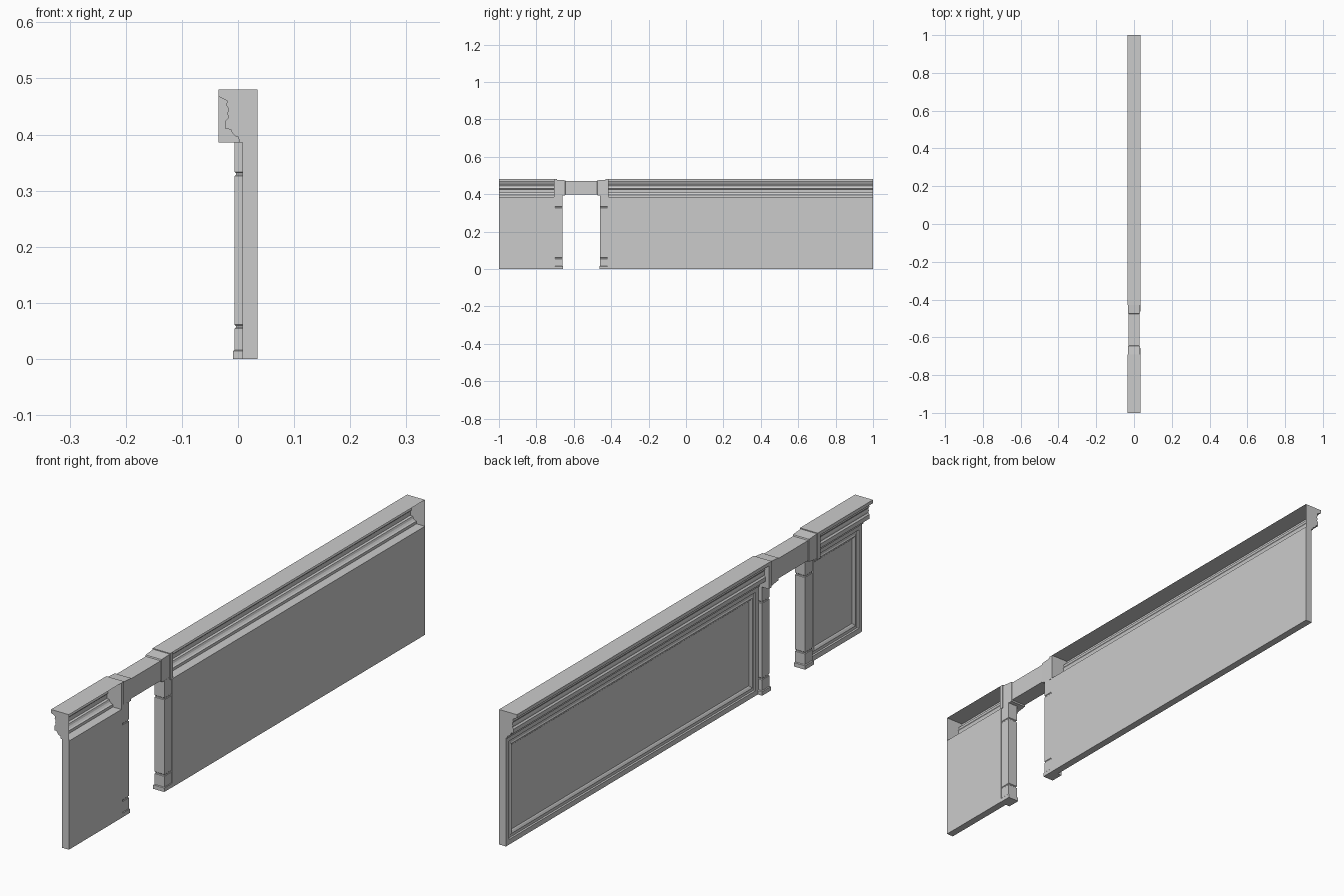
import bpy, bmesh

if "Cube" in bpy.data.objects:
    bpy.data.objects.remove(bpy.data.objects["Cube"])

MID = -0.56  # centre of the doorway along y


def finish(name, bm):
    me = bpy.data.meshes.new(name)
    bm.to_mesh(me)
    bm.free()
    ob = bpy.data.objects.new(name, me)
    bpy.context.collection.objects.link(ob)
    return ob


def loft(name, rings):
    """Closed solid skinned through matching rings of points."""
    bm = bmesh.new()
    vs = [[bm.verts.new(p) for p in r] for r in rings]
    n = len(rings[0])
    for a, b in zip(vs, vs[1:]):
        for i in range(n):
            j = (i + 1) % n
            bm.faces.new((a[i], a[j], b[j], b[i]))
    bm.faces.new(vs[0][::-1])
    bm.faces.new(vs[-1])
    bmesh.ops.recalc_face_normals(bm, faces=bm.faces)
    return finish(name, bm)


def wall(name, y0, y1):
    """Slab with a framed, recessed panel on the -x side."""
    bm = bmesh.new()
    bmesh.ops.create_cube(bm, size=1)
    for v in bm.verts:
        v.co = (0.035 if v.co.x > 0 else 0.008,
                y1 if v.co.y > 0 else y0,
                0.386 if v.co.z > 0 else 0)
    bm.normal_update()
    face = min(bm.faces, key=lambda f: f.calc_center_median().x)
    # each step: border width, depth change of the inner edge
    for width, push in ((0.018, 0), (0.003, 0.004), (0.008, 0),
                        (0.004, -0.002), (0.007, 0.004), (0.003, 0.003)):
        bmesh.ops.inset_region(bm, faces=[face], thickness=width, use_even_offset=True)
        for v in face.verts:
            v.co.x += push
    return finish(name, bm)


# Cornice profile (x, z), open toward the wall on the +x side
PROFILE = [(0.035, 0.48), (-0.035, 0.48), (-0.035, 0.468), (-0.019, 0.46),
           (-0.021, 0.452), (-0.017, 0.446), (-0.019, 0.437), (-0.017, 0.43),
           (-0.022, 0.425), (-0.022, 0.41), (-0.013, 0.409), (-0.010, 0.402),
           (-0.005, 0.397), (0.001, 0.395), (0.002, 0.386), (0.035, 0.386)]


def cornice(name, y0, y1):
    ob = loft(name, [[(x, y, z) for x, z in PROFILE] for y in (y0, y1)])
    bm = bmesh.new()
    bm.from_mesh(ob.data)
    back = [f for f in bm.faces if all(v.co.x > 0.034 for v in f.verts)]
    bmesh.ops.delete(bm, geom=back, context='FACES_ONLY')
    bm.to_mesh(ob.data)
    bm.free()


# Wall panels and their cornices
for side, y0, y1 in (("short", -1.0, -0.70), ("long", -0.42, 1.0)):
    wall(side + "_wall_panel", y0, y1)
for side, y0, y1 in (("short", -1.0, -0.70), ("long", -0.42, 1.0)):
    cornice(side + "_cornice", y0, y1)

# Door posts: (z, outward growth), with plinth and two grooves
STEPS = [(0, .003), (.014, .003), (.016, 0), (.054, 0), (.056, -.002), (.059, -.002),
         (.061, 0), (.326, 0), (.328, -.002), (.331, -.002), (.333, 0), (.395, 0)]
for side, s in (("left", -1), ("right", 1)):
    rings = []
    for z, g in STEPS:
        x0, x1 = -0.006 - g, 0.0325 + min(g, 0.002)
        inner, outer = MID + s * (0.0995 - g), MID + s * (0.142 + g)
        rings.append([(x0, inner, z), (x1, inner, z), (x1, outer, z), (x0, outer, z)])
    loft(side + "_door_post", rings)

# Lintel beam with stepped collars: (distance from middle, half width, bottom, top)
HALF = [(.145, .035, .386, .48), (.130, .035, .386, .48), (.130, .0325, .389, .477),
        (.086, .0315, .394, .474), (.084, .0295, .399, .47)]
stations = [(MID - d, w, a, b) for d, w, a, b in HALF]
stations += [(MID + d, w, a, b) for d, w, a, b in reversed(HALF)]
loft("lintel_beam", [[(-w, y, a), (w, y, a), (w, y, b), (-w, y, b)]
                     for y, w, a, b in stations])
